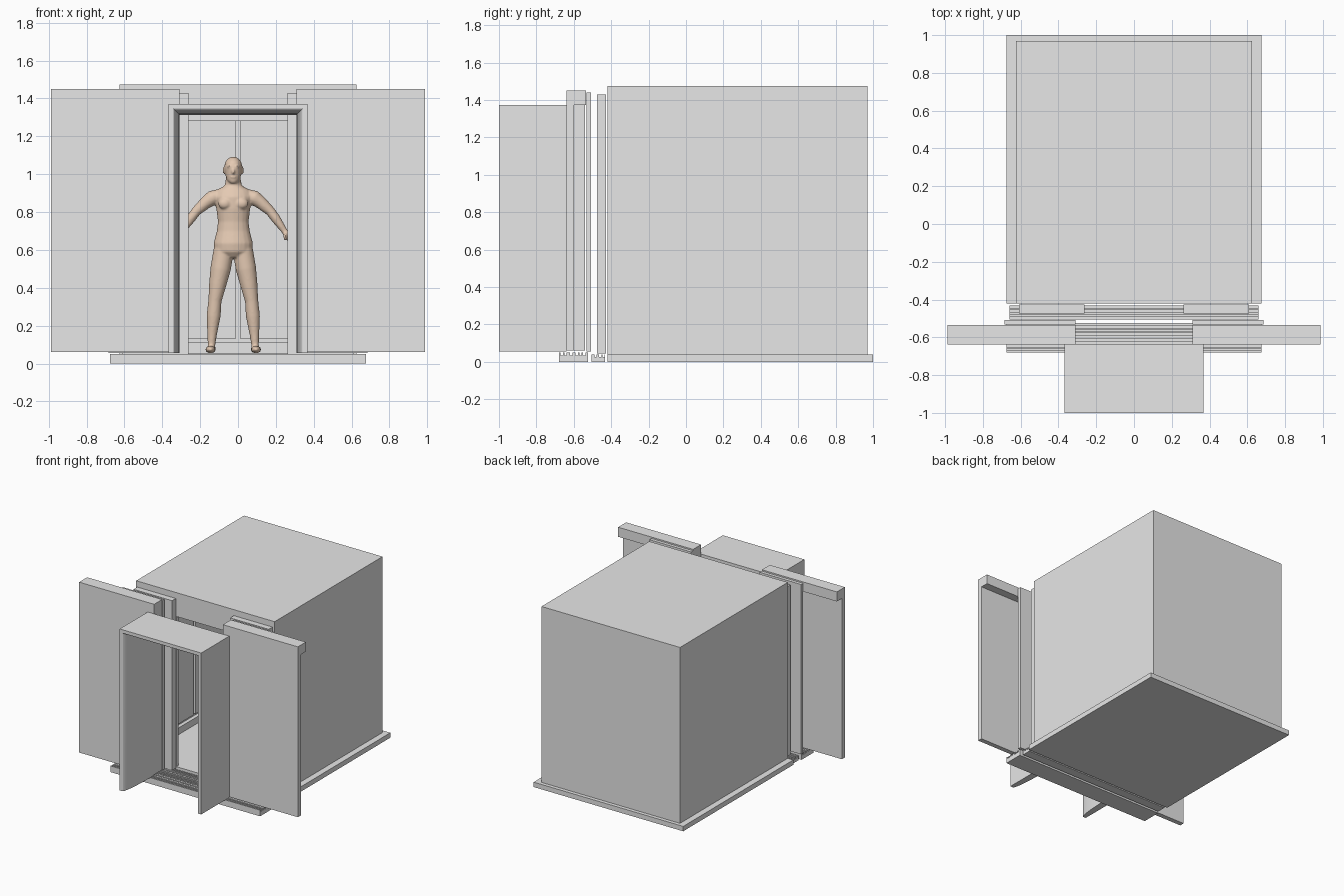
import bpy, bmesh, math
from mathutils import Vector

if "Cube" in bpy.data.objects:
    bpy.data.objects.remove(bpy.data.objects["Cube"])


def material(name, rgb):
    m = bpy.data.materials.new(name)
    m.diffuse_color = (*rgb, 1)
    m.use_nodes = True
    m.node_tree.nodes["Principled BSDF"].inputs["Base Color"].default_value = m.diffuse_color
    return m


GREY = material("light_grey", (0.8, 0.8, 0.8))
SKIN = material("skin", (0.78, 0.59, 0.45))


def finish(name, bm, mat=GREY):
    bmesh.ops.recalc_face_normals(bm, faces=bm.faces)
    me = bpy.data.meshes.new(name)
    bm.to_mesh(me)
    bm.free()
    ob = bpy.data.objects.new(name, me)
    bpy.context.collection.objects.link(ob)
    me.materials.append(mat)
    return ob


def add_box(bm, x0, x1, y0, y1, z0, z1):
    vs = bmesh.ops.create_cube(bm, size=1)["verts"]
    for v in vs:
        v.co = ((x0 + x1) / 2 + v.co.x * (x1 - x0),
                (y0 + y1) / 2 + v.co.y * (y1 - y0),
                (z0 + z1) / 2 + v.co.z * (z1 - z0))


def boxes(name, *dims, sides=(1,)):
    """Boxes in one object; sides=(1,-1) also makes the mirrored copies."""
    bm = bmesh.new()
    for x0, x1, *rest in dims:
        for s in sides:
            add_box(bm, min(s * x0, s * x1), max(s * x0, s * x1), *rest)
    return finish(name, bm)


def prism_x(name, profile, half):
    """Extrude a (y, z) profile along x."""
    bm = bmesh.new()
    f = bm.faces.new([bm.verts.new((-half, y, z)) for y, z in profile])
    ext = bmesh.ops.extrude_face_region(bm, geom=[f])["geom"]
    for v in ext:
        if isinstance(v, bmesh.types.BMVert):
            v.co.x = half
    return finish(name, bm)


def sill_profile(y0, y1, top, grooves, depth=0.015, w=0.012):
    p = [(y0, 0), (y0, top)]
    for g in grooves:
        p += [(g, top), (g, top - depth), (g + w, top - depth), (g + w, top)]
    return p + [(y1, top), (y1, 0)]


BOTH = (1, -1)

# cabin base and shell with hollow inside and door opening
boxes("cabin_base", (-0.675, 0.675, -0.42, 1.0, 0, 0.04))
shell = boxes("cabin_shell", (-0.625, 0.625, -0.42, 0.97, 0.04, 1.475))
for cname, dim in (("interior_cutter", (-0.6, 0.6, -0.395, 0.945, 0.055, 1.43)),
                   ("doorway_cutter", (-0.262, 0.262, -0.5, -0.3, 0.055, 1.28))):
    cutter = boxes(cname, dim)
    cutter.hide_render = True
    cutter.hide_viewport = True
    mod = shell.modifiers.new(cname, "BOOLEAN")
    mod.operation = "DIFFERENCE"
    mod.solver = "EXACT"
    mod.object = cutter

# inner wall panels and skirting
boxes("back_wall_panels", (0.012, 0.58, 0.93, 0.946, 0.13, 1.4), sides=BOTH)
boxes("side_wall_panels", (0.585, 0.601, -0.37, 0.265, 0.13, 1.4),
      (0.585, 0.601, 0.285, 0.92, 0.13, 1.4), sides=BOTH)
boxes("back_skirting", (-0.6, 0.6, 0.915, 0.946, 0.055, 0.11))
boxes("side_skirting", (0.57, 0.601, -0.39, 0.914, 0.055, 0.11), sides=BOTH)

# grooved sills
prism_x("cabin_sill", sill_profile(-0.505, -0.432, 0.04, (-0.49, -0.465, -0.447)), 0.66)
prism_x("landing_sill", sill_profile(-0.68, -0.525, 0.05,
        (-0.67, -0.65, -0.62, -0.59, -0.57, -0.55)), 0.675)

# sliding doors, standing open
boxes("cabin_doors", (0.262, 0.61, -0.475, -0.427, 0.045, 1.43), sides=BOTH)
boxes("landing_doors", (0.31, 0.685, -0.533, -0.507, 0.055, 1.44), sides=BOTH)

# landing walls: thin panel, thick top beam and jamb return, as an extruded L
boxes("landing_walls", (0.31, 0.987, -0.638, -0.6, 0.06, 1.372),
      (0.31, 0.987, -0.638, -0.535, 1.372, 1.45),
      (0.31, 0.335, -0.6, -0.54, 0.06, 1.372), sides=BOTH)

# deep portal: curved jamb profile swept round the opening with mitred corners
prof = [(0, -1.0), (0.025, -1.0)]
for i in range(1, 13):
    a = math.pi / 2 * i / 12
    prof.append((0.025 + 0.033 * math.sin(a), -0.68 - 0.32 * math.cos(a)))
prof += [(0.058, -0.638), (0, -0.638)]
bm = bmesh.new()
rows = [[bm.verts.new(c) for c in ((-0.368 + t, y, 0.055), (-0.368 + t, y, 1.372 - t),
                                   (0.368 - t, y, 1.372 - t), (0.368 - t, y, 0.055))]
        for t, y in prof]
n = len(rows)
for i in range(n):
    for k in range(3):
        bm.faces.new((rows[i][k], rows[i][k + 1], rows[(i + 1) % n][k + 1], rows[(i + 1) % n][k]))
for k in (0, 3):
    bm.faces.new([r[k] for r in rows])
portal = finish("portal_frame", bm)
bpy.context.view_layer.objects.active = portal
portal.select_set(True)
bpy.ops.object.shade_smooth_by_angle(angle=math.radians(30))


# standing figure: lofted limbs fused by a remesh
def loft(bm, rings, s=1, seg=20):
    """rings: (x, y, z, radius across, radius in y)"""
    pts = [Vector((s * r[0], r[1], r[2])) for r in rings]
    loops = []
    for i, r in enumerate(rings):
        t = pts[min(i + 1, len(pts) - 1)] - pts[max(i - 1, 0)]
        u = Vector((t.z, 0, -t.x)).normalized()
        loops.append([bm.verts.new(pts[i] + u * r[3] * math.cos(a) + Vector((0, r[4] * math.sin(a), 0)))
                      for a in (2 * math.pi * k / seg for k in range(seg))])
    for a, b in zip(loops, loops[1:]):
        for k in range(seg):
            bm.faces.new((a[k], a[(k + 1) % seg], b[(k + 1) % seg], b[k]))
    bm.faces.new(loops[0])
    bm.faces.new(loops[-1])


def blob(bm, c, r):
    for v in bmesh.ops.create_uvsphere(bm, u_segments=16, v_segments=10, radius=1)["verts"]:
        v.co = [c[i] + v.co[i] * r[i] for i in range(3)]


bm = bmesh.new()
loft(bm, [(0, 0, z, rx, ry) for z, rx, ry in (
    (0.56, 0.05, 0.045), (0.59, 0.1, 0.068), (0.635, 0.104, 0.074), (0.70, 0.087, 0.062),
    (0.75, 0.081, 0.06), (0.82, 0.09, 0.068), (0.88, 0.104, 0.068), (0.915, 0.09, 0.052),
    (0.94, 0.045, 0.04), (0.99, 0.037, 0.037))])
loft(bm, [(0, y, z, rx, ry) for y, z, rx, ry in (
    (-0.035, 0.953, 0.018, 0.022), (-0.025, 0.968, 0.033, 0.038), (-0.012, 1.0, 0.043, 0.053),
    (-0.008, 1.035, 0.048, 0.06), (-0.006, 1.065, 0.043, 0.053), (-0.006, 1.084, 0.026, 0.034),
    (-0.006, 1.092, 0.01, 0.012))])
blob(bm, (0, -0.068, 1.012), (0.008, 0.015, 0.014))   # nose
blob(bm, (0, -0.06, 0.985), (0.016, 0.01, 0.006))     # mouth
for s in BOTH:
    blob(bm, (s * 0.02, -0.058, 1.042), (0.015, 0.01, 0.005))   # brow
    blob(bm, (s * 0.049, 0.0, 1.02), (0.007, 0.013, 0.019))     # ear
    blob(bm, (s * 0.045, -0.052, 0.845), (0.035, 0.025, 0.03))  # chest
    loft(bm, [(x, y, z, r, r) for x, y, z, r in (
        (0.05, 0, 0.60, 0.054), (0.067, 0, 0.5, 0.054), (0.082, 0, 0.42, 0.046),
        (0.097, 0, 0.33, 0.035), (0.104, 0.008, 0.25, 0.037), (0.112, 0.01, 0.15, 0.025),
        (0.115, 0.01, 0.1, 0.02), (0.115, 0.01, 0.065, 0.022))], s)
    blob(bm, (s * 0.12, -0.03, 0.074), (0.027, 0.078, 0.02))    # foot
    loft(bm, [(x, 0, z, r, r) for x, z, r in (
        (0.075, 0.89, 0.032), (0.11, 0.875, 0.04), (0.145, 0.85, 0.034), (0.195, 0.805, 0.026),
        (0.225, 0.765, 0.025), (0.27, 0.7, 0.016), (0.285, 0.68, 0.02), (0.315, 0.64, 0.018),
        (0.335, 0.61, 0.01))], s)
    blob(bm, (s * 0.275, -0.022, 0.67), (0.01, 0.016, 0.02))    # thumb
figure = finish("standing_figure", bm, SKIN)
figure.location = (-0.025, 0.25, 0)
rm = figure.modifiers.new("fuse", "REMESH")
rm.mode = "VOXEL"
rm.voxel_size = 0.006
rm.use_smooth_shade = True
sm = figure.modifiers.new("soften", "SMOOTH")
sm.factor = 0.5
sm.iterations = 4
